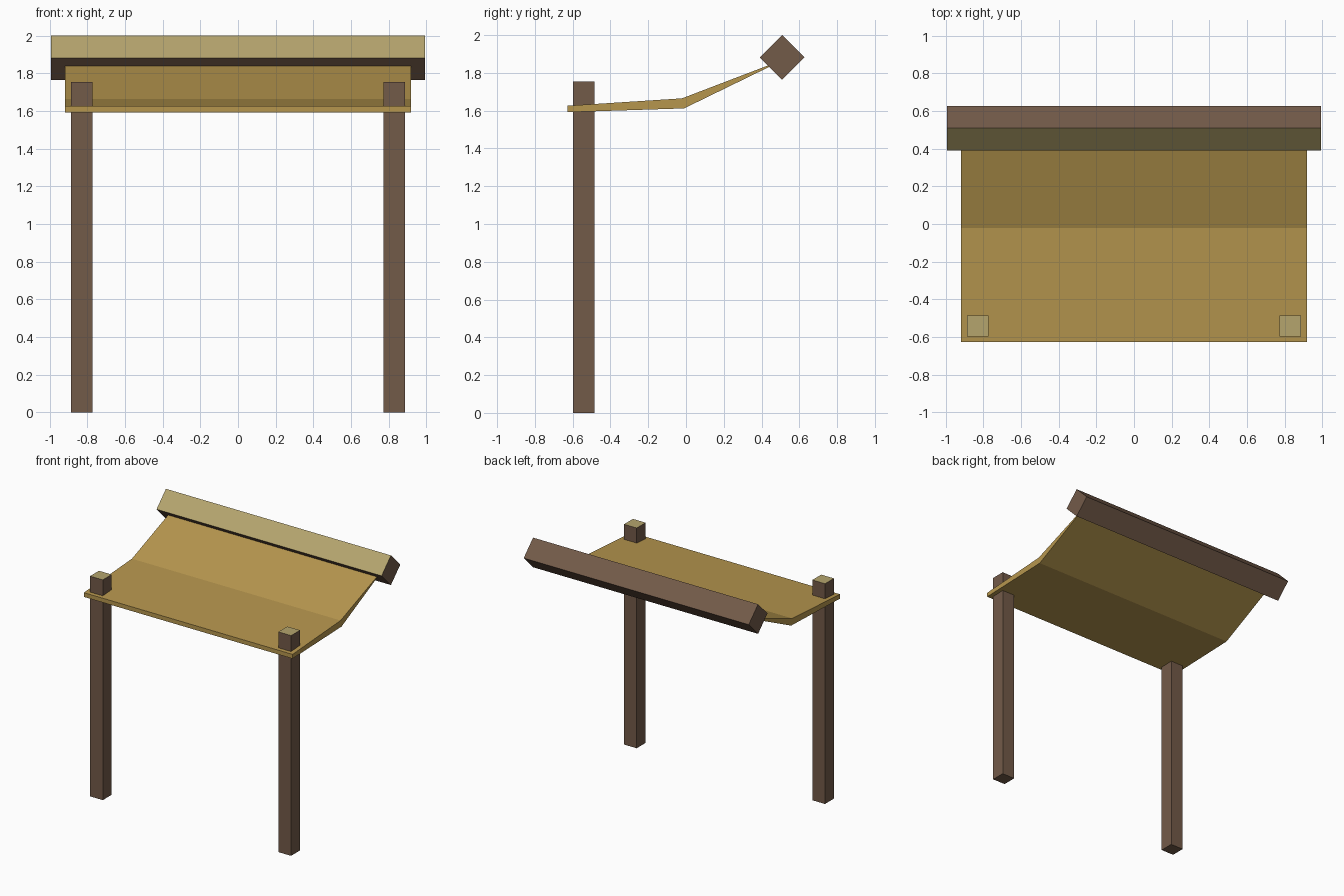
import bpy, bmesh

if "Cube" in bpy.data.objects:
    bpy.data.objects.remove(bpy.data.objects["Cube"])

def material(name, rgb):
    m = bpy.data.materials.new(name)
    m.diffuse_color = (*rgb, 1)
    m.use_nodes = True
    m.node_tree.nodes["Principled BSDF"].inputs["Base Color"].default_value = m.diffuse_color
    return m

BROWN = material("brown wood", (0.171, 0.103, 0.066))
KHAKI = material("pale cut wood", (0.462, 0.374, 0.155))
OCHRE = material("ochre cloth", (0.470, 0.307, 0.076))

def extrude(name, pts, offset, mats, rule=None):
    """Extrude a flat outline along offset; rule(normal) picks faces for the second material."""
    bm = bmesh.new()
    face = bm.faces.new([bm.verts.new(p) for p in pts])
    new = bmesh.ops.extrude_face_region(bm, geom=[face])["geom"]
    bmesh.ops.translate(bm, vec=offset, verts=[v for v in new if isinstance(v, bmesh.types.BMVert)])
    bmesh.ops.recalc_face_normals(bm, faces=bm.faces)
    bm.normal_update()
    for f in bm.faces:
        f.material_index = 1 if rule and rule(f.normal) else 0
    me = bpy.data.meshes.new(name)
    bm.to_mesh(me)
    bm.free()
    for m in mats:
        me.materials.append(m)
    ob = bpy.data.objects.new(name, me)
    bpy.context.collection.objects.link(ob)
    return ob

# two front posts with pale tops
for side, x in (("left", -0.83), ("right", 0.83)):
    h = 0.056
    pts = [(x + a * h, -0.541 + b * h, 0) for a, b in ((-1, -1), (1, -1), (1, 1), (-1, 1))]
    extrude(side + "_post", pts, (0, 0, 1.755), [BROWN, KHAKI], lambda n: n.z > 0.5)

# sagging canopy, thick at the bend and thin where it meets the beam
profile = [(-0.627, 1.592), (-0.01, 1.612), (0.47, 1.846), (0.47, 1.853),
           (-0.022, 1.665), (-0.627, 1.626)]
extrude("canopy", [(-0.92, y, z) for y, z in profile], (1.84, 0, 0), [OCHRE])

# ridge beam turned on edge, pale on its upper front face
r, cy, cz = 0.118, 0.509, 1.882
diamond = [(cy - r, cz), (cy, cz - r), (cy + r, cz), (cy, cz + r)]
extrude("ridge_beam", [(-0.992, y, z) for y, z in diamond], (1.984, 0, 0), [BROWN, KHAKI],
        lambda n: n.z > 0.5 and n.y < -0.5)
